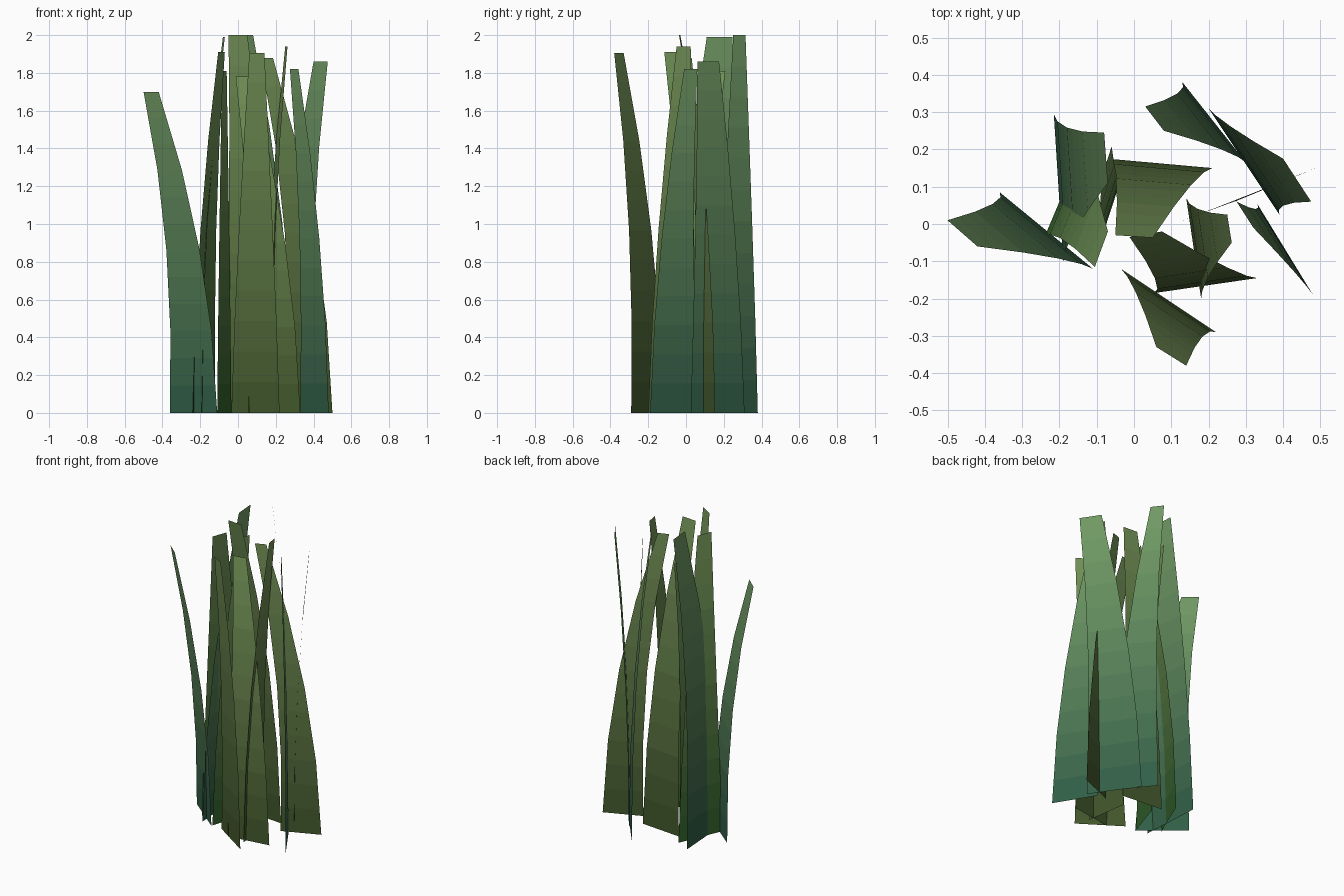
import bpy, bmesh
from mathutils import Vector

if "Cube" in bpy.data.objects:
    bpy.data.objects.remove(bpy.data.objects["Cube"])

SEGMENTS = 4      # bends along each blade
BANDS = 3         # colour steps inside each bend

# Root and tip colours for the three kinds of blade
TEAL = ((0.025, 0.105, 0.06), (0.17, 0.33, 0.13))
GREEN = ((0.028, 0.12, 0.022), (0.19, 0.33, 0.11))
OLIVE = ((0.05, 0.09, 0.022), (0.18, 0.30, 0.10))


def gradient(name, pair):
    """Materials stepping from the root colour to the tip colour."""
    mats = []
    count = SEGMENTS * BANDS
    for i in range(count):
        c = Vector(pair[0]).lerp(Vector(pair[1]), (i + 0.5) / count)
        m = bpy.data.materials.new(f"{name}_{i}")
        m.diffuse_color = (c.x, c.y, c.z, 1)
        m.use_nodes = True
        m.node_tree.nodes["Principled BSDF"].inputs["Base Color"].default_value = m.diffuse_color
        mats.append(m)
    return mats


def blade(name, root_a, root_b, tip_a, tip_b, height, mats):
    """A tapered flat strip curving from its root edge to its tip edge."""
    ra, rb, ta, tb = (Vector(p) for p in (root_a, root_b, tip_a, tip_b))
    r_mid, t_mid = (ra + rb) / 2, (ta + tb) / 2
    r_half, t_half = (rb - ra) / 2, (tb - ta) / 2

    def station(k):
        t = k / SEGMENTS
        mid = r_mid.lerp(t_mid, t ** 2)
        half = r_half.lerp(t_half, t ** 1.2)
        z = height * (1.03 * t - 0.03 * t * t)
        return [Vector((*(mid + s * half), z)) for s in (-1, 1)]

    bm = bmesh.new()
    rows = [[bm.verts.new(p) for p in station(0)]]
    for k in range(SEGMENTS):
        low, high = station(k), station(k + 1)
        for j in range(1, BANDS + 1):
            rows.append([bm.verts.new(a.lerp(b, j / BANDS))
                         for a, b in zip(low, high)])
            f = bm.faces.new((rows[-2][0], rows[-2][1], rows[-1][1], rows[-1][0]))
            f.material_index = len(rows) - 2
    me = bpy.data.meshes.new(name)
    bm.to_mesh(me)
    bm.free()
    for m in mats:
        me.materials.append(m)
    ob = bpy.data.objects.new(name, me)
    bpy.context.collection.objects.link(ob)


teal, green, olive = (gradient(n, c) for n, c in
                      (("teal", TEAL), ("green", GREEN), ("olive", OLIVE)))

# Root edge, tip edge, tip height and colour of each blade
blades = [
    ((-.36, .085), (-.11, -.12), (-.50, .01), (-.42, -.06), 1.70, teal),
    ((-.215, .295), (-.19, -.10), (-.08, .245), (-.07, .11), 1.99, teal),
    ((-.07, .175), (.21, .15), (-.05, -.03), (.05, -.037), 2.00, olive),
    ((-.24, -.035), (-.12, .25), (-.105, -.115), (-.07, -.02), 1.91, green),
    ((.13, .38), (.30, .165), (.03, .315), (.08, .25), 2.00, teal),
    ((.20, .31), (.39, .025), (.40, .175), (.475, .06), 1.86, teal),
    ((.27, .06), (.50, .155), (.12, .005), (.185, .03), 1.88, olive),
    ((.33, .055), (.48, -.19), (.275, .06), (.32, -.01), 1.82, teal),
    ((.14, .07), (.18, -.20), (.25, .025), (.262, -.05), 1.94, olive),
    ((-.035, -.12), (.22, -.29), (.06, -.33), (.14, -.38), 1.905, olive),
    ((.055, -.185), (.33, -.145), (-.012, -.035), (.075, -.02), 1.78, olive),
    ((-.11, -.11), (-.035, .12), (-.085, .13), (-.06, .208), 1.81, green),
]
for i, spec in enumerate(blades, 1):
    blade(f"grass_blade_{i:02d}", *spec)
